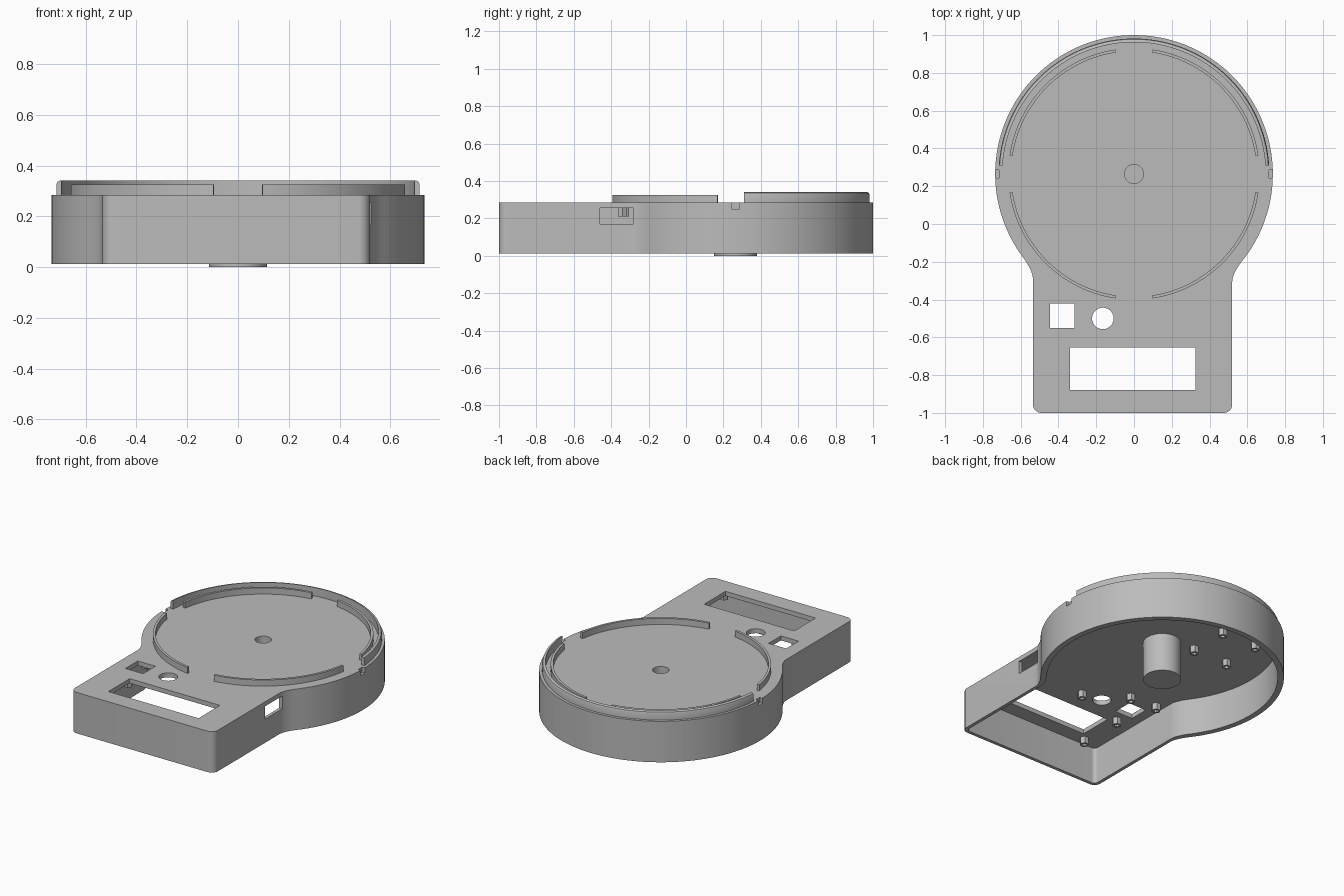
import bpy
import bmesh
from math import sin, cos, pi, radians, asin, acos

CX, CY = 0.0, 0.265          # centre of the round section
TOP, BOTTOM = 0.285, 0.012

if "Cube" in bpy.data.objects:
    bpy.data.objects.remove(bpy.data.objects["Cube"])

grey = bpy.data.materials.new("plain grey")
grey.use_nodes = True
grey.diffuse_color = (0.5, 0.5, 0.5, 1)
grey.node_tree.nodes["Principled BSDF"].inputs["Base Color"].default_value = (0.5, 0.5, 0.5, 1)


def make(name, bm):
    bmesh.ops.recalc_face_normals(bm, faces=bm.faces)
    mesh = bpy.data.meshes.new(name)
    bm.to_mesh(mesh)
    bm.free()
    mesh.materials.append(grey)
    ob = bpy.data.objects.new(name, mesh)
    bpy.context.collection.objects.link(ob)
    return ob


def prism(name, points, z0, z1):
    bm = bmesh.new()
    face = bm.faces.new([bm.verts.new((x, y, z0)) for x, y in points])
    ext = bmesh.ops.extrude_face_region(bm, geom=[face])["geom"]
    for v in ext:
        if isinstance(v, bmesh.types.BMVert):
            v.co.z = z1
    return make(name, bm)


def arc(cx, cy, r, a0, a1, n):
    return [(cx + r * cos(a0 + (a1 - a0) * i / n),
             cy + r * sin(a0 + (a1 - a0) * i / n)) for i in range(n + 1)]


def disc(name, x, y, r, z0, z1, n=48):
    return prism(name, arc(x, y, r, 0, 2 * pi, n)[:-1], z0, z1)


def rect(name, x0, x1, y0, y1, z0, z1):
    return prism(name, [(x0, y0), (x1, y0), (x1, y1), (x0, y1)], z0, z1)


def neck(wall, r, side):
    """Curve blending the round section into a straight side wall."""
    px = wall + side * 0.055
    a = -acos(px / r)
    start = (px, CY + r * sin(a))
    mid_y = start[1] - 0.055 * abs(px) / abs(r * sin(a)) * 1.0
    mid_y = start[1] - 0.055 / abs(sin(a)) * abs(cos(a))
    pts = []
    for i in range(9):
        t = i / 8
        y = (1 - t) ** 2 * start[1] + 2 * t * (1 - t) * mid_y + t * t * (mid_y - 0.045)
        pts.append(((1 - t) ** 2 * px + (1 - (1 - t) ** 2) * wall, y))
    return a, pts


def outline(r, inset, corner):
    """Round section joined to a rounded rectangular handle."""
    x0, x1, y0 = -0.535 + inset, 0.52 - inset, -1 + inset
    a_right, right = neck(x1, r, 1)
    a_left, left = neck(x0, r, -1)
    pts = arc(CX, CY, r, a_right, 2 * pi + a_left, 120)[1:-1]
    pts += left
    pts += arc(x0 + corner, y0 + corner, corner, pi, 1.5 * pi, 8)
    pts += arc(x1 - corner, y0 + corner, corner, 1.5 * pi, 2 * pi, 8)
    return pts + right[::-1]


def cut(target, cutters):
    for c in cutters:
        c.hide_render = True
        mod = target.modifiers.new("cut", "BOOLEAN")
        mod.operation = "DIFFERENCE"
        mod.solver = "EXACT"
        mod.object = c
    deps = bpy.context.evaluated_depsgraph_get()
    mesh = bpy.data.meshes.new_from_object(target.evaluated_get(deps))
    target.modifiers.clear()
    target.data = mesh
    for c in cutters:
        bpy.data.objects.remove(c)


def band(name, profile, a0, a1, n):
    """Sweep an (r, z) profile around the round section."""
    bm = bmesh.new()
    rows = []
    for i in range(n + 1):
        a = a0 + (a1 - a0) * i / n
        rows.append([bm.verts.new((CX + r * cos(a), CY + r * sin(a), z)) for r, z in profile])
    k = len(profile)
    for p, q in zip(rows, rows[1:]):
        for j in range(k):
            bm.faces.new((p[j], p[(j + 1) % k], q[(j + 1) % k], q[j]))
    bm.faces.new(rows[0])
    bm.faces.new(rows[-1])
    return make(name, bm)


parts = []

# Hollow housing, open underneath, with its windows and side slots
housing = prism("housing", outline(0.735, 0, 0.045), BOTTOM, TOP)
cut(housing, [
    prism("cavity", outline(0.698, 0.022, 0.025), -0.1, 0.255),
    rect("display_window", -0.34, 0.325, -0.88, -0.655, 0.2, 0.4),
    rect("square_window", -0.445, -0.315, -0.55, -0.42, 0.2, 0.4),
    disc("round_window", -0.165, -0.5, 0.057, 0.2, 0.4),
    disc("shaft_opening", CX, CY, 0.05, 0.2, 0.4),
    rect("side_port", 0.45, 0.6, -0.46, -0.28, 0.17, 0.255),
    rect("left_notch", 0.715, 0.8, 0.243, 0.287, 0.25, 0.4),
    rect("right_notch", -0.8, -0.715, 0.243, 0.287, 0.25, 0.4),
])
parts.append(housing)

# Central post with a blind shaft hole
post = disc("centre_post", CX, CY, 0.115, 0, 0.256, 64)
cut(post, [disc("shaft_hole", CX, CY, 0.05, 0.1, 0.4)])
parts.append(post)

# Raised outer rim around the back half
end = asin(0.045 / 0.715)
rim = [(0.697, 0.28), (0.717, 0.28), (0.717, 0.326), (0.713, 0.336), (0.704, 0.341), (0.697, 0.341)]
parts.append(band("outer_rim", rim, end, pi - end, 72))

# Four inner ring segments
ring = [(0.65, 0.28), (0.666, 0.28), (0.666, 0.326), (0.65, 0.326)]
for i, name in enumerate(("back_left", "back_right", "front_right", "front_left")):
    a = i * pi / 2
    parts.append(band(name + "_ring", ring, a + radians(8.4), a + radians(81.6), 36))

# Hollow screw bosses under the top plate
spots = [(x, y) for x in (-0.435, -0.18) for y in (0.35, 0.62)]
spots += [(x, y) for x in (-0.38, 0.365) for y in (-0.92, -0.615)]
spots += [(-0.01, -0.5), (-0.26, -0.34), (-0.45, -0.33)]
for i, (x, y) in enumerate(spots):
    boss = disc("screw_boss_%d" % (i + 1), x, y, 0.028, 0.21, 0.256, 6)
    cut(boss, [disc("screw_hole", x, y, 0.014, 0.15, 0.25, 12)])
    parts.append(boss)

# Smooth curved walls, keep edges sharp
bpy.ops.object.select_all(action="DESELECT")
for ob in parts:
    ob.select_set(True)
bpy.context.view_layer.objects.active = housing
bpy.ops.object.shade_smooth_by_angle(angle=radians(30))
